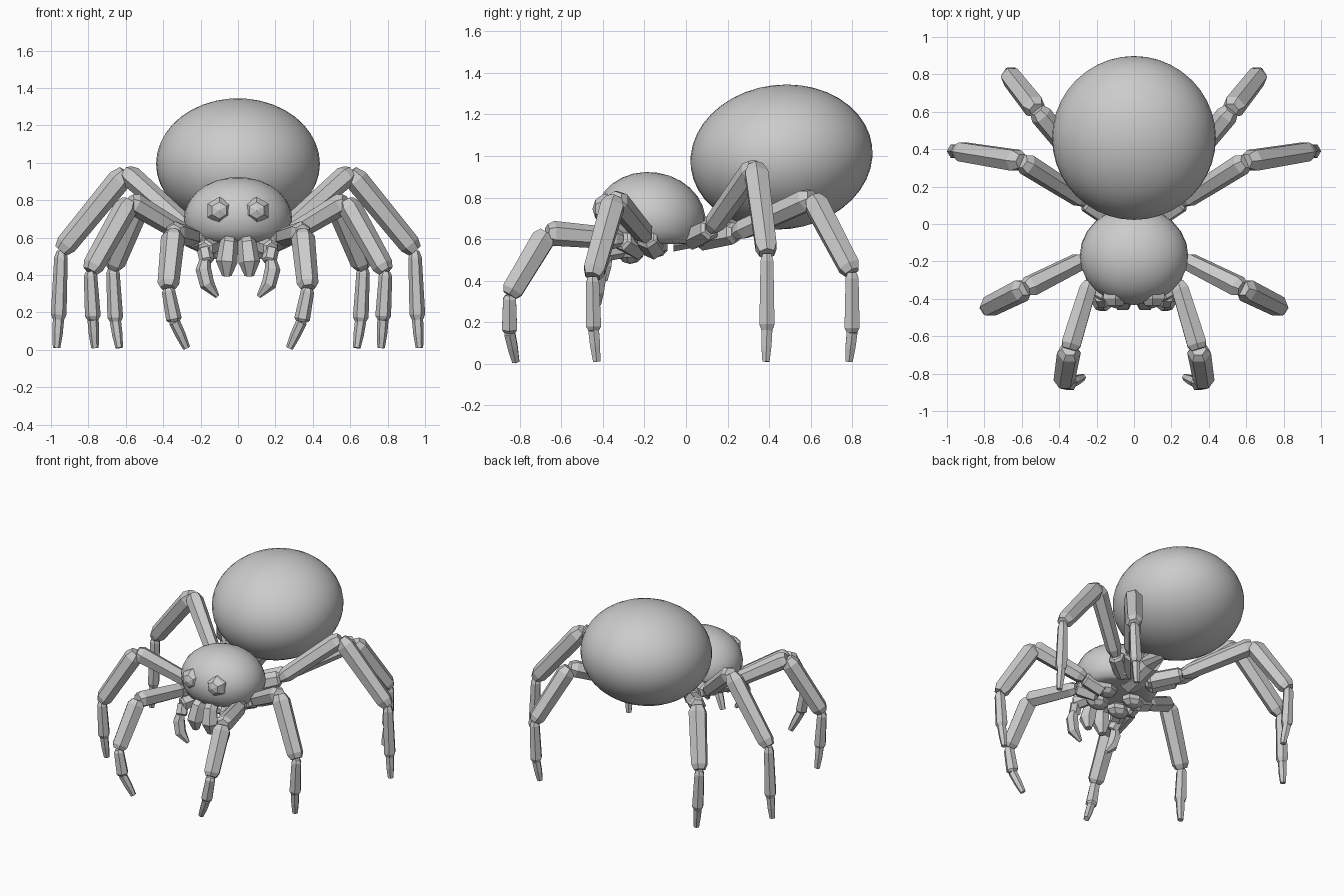
import bpy, bmesh, math
from mathutils import Vector, Matrix

if "Cube" in bpy.data.objects:
    bpy.data.objects.remove(bpy.data.objects["Cube"])


def finish(bm, name, smooth=False):
    bmesh.ops.recalc_face_normals(bm, faces=bm.faces)
    mesh = bpy.data.meshes.new(name)
    bm.to_mesh(mesh)
    bm.free()
    for p in mesh.polygons:
        p.use_smooth = smooth
    ob = bpy.data.objects.new(name, mesh)
    bpy.context.collection.objects.link(ob)
    return ob


def ellipsoid(name, centre, radii, seg=32, rings=16, tilt=0, smooth=True, floor=None):
    bm = bmesh.new()
    m = Matrix.Translation(centre) @ Matrix.Rotation(tilt, 4, 'X') @ Matrix.Diagonal((*radii, 1))
    bmesh.ops.create_uvsphere(bm, u_segments=seg, v_segments=rings, radius=1, matrix=m)
    if floor is not None:  # flatten the underside
        for v in bm.verts:
            v.co.z = max(v.co.z, floor)
    return finish(bm, name, smooth)


def tube(bm, points, radii, sides=6):
    """Closed faceted tube through points with one radius per point."""
    pts = [Vector(p) for p in points]
    rings = []
    for i, p in enumerate(pts):
        d = (pts[min(i + 1, len(pts) - 1)] - pts[max(i - 1, 0)]).normalized()
        ref = Vector((0, 1, 0)) if abs(d.y) < 0.85 else Vector((1, 0, 0))
        u = d.cross(ref).normalized()
        w = d.cross(u)
        rings.append([bm.verts.new(p + radii[i] * (math.cos(a) * u + math.sin(a) * w))
                      for a in [2 * math.pi * k / sides for k in range(sides)]])
    for a, b in zip(rings, rings[1:]):
        for k in range(sides):
            j = (k + 1) % sides
            bm.faces.new((a[k], a[j], b[j], b[k]))
    bm.faces.new(rings[0])
    bm.faces.new(rings[-1])


def segment(bm, a, b, r0, r1):
    """Armoured leg segment with chamfered ends."""
    a, b = Vector(a), Vector(b)
    tube(bm, [a, a.lerp(b, 0.1), a.lerp(b, 0.92), b], [r0 * 0.65, r0, r1, r1 * 0.7])


# Body
ellipsoid("abdomen", (0, 0.46, 0.995), (0.438, 0.44, 0.348), 40, 20, tilt=0.12)
ellipsoid("head_thorax", (0, -0.17, 0.70), (0.29, 0.265, 0.222), 24, 14, tilt=-0.15, floor=0.575)
bm = bmesh.new()
tube(bm, [(0, -0.06, 0.63), (0, 0.06, 0.63), (0, 0.16, 0.66), (0, 0.26, 0.74)],
     [0.09, 0.065, 0.065, 0.08], 8)
finish(bm, "waist")

# Leg joints: body, hip, knee, ankle, foot, tip (right side)
legs = {
    "front_leg": [(0.12, -0.22, 0.55), (0.235, -0.31, 0.60), (0.345, -0.67, 0.63),
                  (0.375, -0.85, 0.33), (0.34, -0.85, 0.15), (0.275, -0.82, 0.01)],
    "second_leg": [(0.13, -0.15, 0.55), (0.27, -0.19, 0.61), (0.58, -0.345, 0.795),
                   (0.79, -0.45, 0.42), (0.775, -0.445, 0.16), (0.765, -0.43, 0.01)],
    "third_leg": [(0.10, 0.02, 0.60), (0.26, 0.12, 0.65), (0.60, 0.335, 0.95),
                  (0.945, 0.39, 0.53), (0.96, 0.39, 0.16), (0.97, 0.385, 0.01)],
    "rear_leg": [(0.07, 0.06, 0.60), (0.22, 0.24, 0.63), (0.52, 0.61, 0.80),
                 (0.67, 0.80, 0.44), (0.655, 0.80, 0.15), (0.635, 0.785, 0.01)],
}

for side, label in ((1, "right"), (-1, "left")):
    def flip(p):
        return (p[0] * side, p[1], p[2])

    for name, joints in legs.items():
        bm = bmesh.new()
        j = [flip(p) for p in joints]
        segment(bm, j[0], j[1], 0.06, 0.055)
        segment(bm, j[1], j[2], 0.052, 0.06)
        segment(bm, j[2], j[3], 0.064, 0.058)
        segment(bm, j[3], j[4], 0.036, 0.042)
        tube(bm, [j[4], Vector(j[4]).lerp(Vector(j[5]), 0.5), j[5]], [0.03, 0.028, 0.02])
        finish(bm, f"{name}_{label}")

    # Faceted eye
    bm = bmesh.new()
    bmesh.ops.create_uvsphere(
        bm, u_segments=6, v_segments=5, radius=0.076,
        matrix=Matrix.Translation((0.1 * side, -0.375, 0.745)) @ Matrix.Rotation(math.pi / 2, 4, 'X'))
    finish(bm, f"eye_{label}")

    # Jaw block
    bm = bmesh.new()
    tube(bm, [flip(p) for p in [(0.04, -0.32, 0.62), (0.05, -0.39, 0.56),
                                (0.06, -0.41, 0.47), (0.06, -0.40, 0.395)]],
         [0.04, 0.05, 0.058, 0.025])
    finish(bm, f"jaw_{label}")

    # Curved fang hanging from a short feeler
    bm = bmesh.new()
    segment(bm, flip((0.12, -0.27, 0.56)), flip((0.18, -0.40, 0.54)), 0.045, 0.05)
    segment(bm, flip((0.18, -0.38, 0.54)), flip((0.165, -0.42, 0.47)), 0.04, 0.04)
    tube(bm, [flip(p) for p in [(0.175, -0.41, 0.49), (0.185, -0.42, 0.43),
                                (0.165, -0.43, 0.35), (0.11, -0.42, 0.285)]],
         [0.028, 0.042, 0.04, 0.012])
    finish(bm, f"fang_{label}")

    # Lumpy belly plates under the thorax
    for i, (x, y, z) in enumerate([(0.09, -0.27, 0.53), (0.12, -0.15, 0.56), (0.12, 0.05, 0.61)]):
        ellipsoid(f"belly_plate_{i}_{label}", (x * side, y, z), (0.09, 0.065, 0.05),
                  7, 5, smooth=False)
